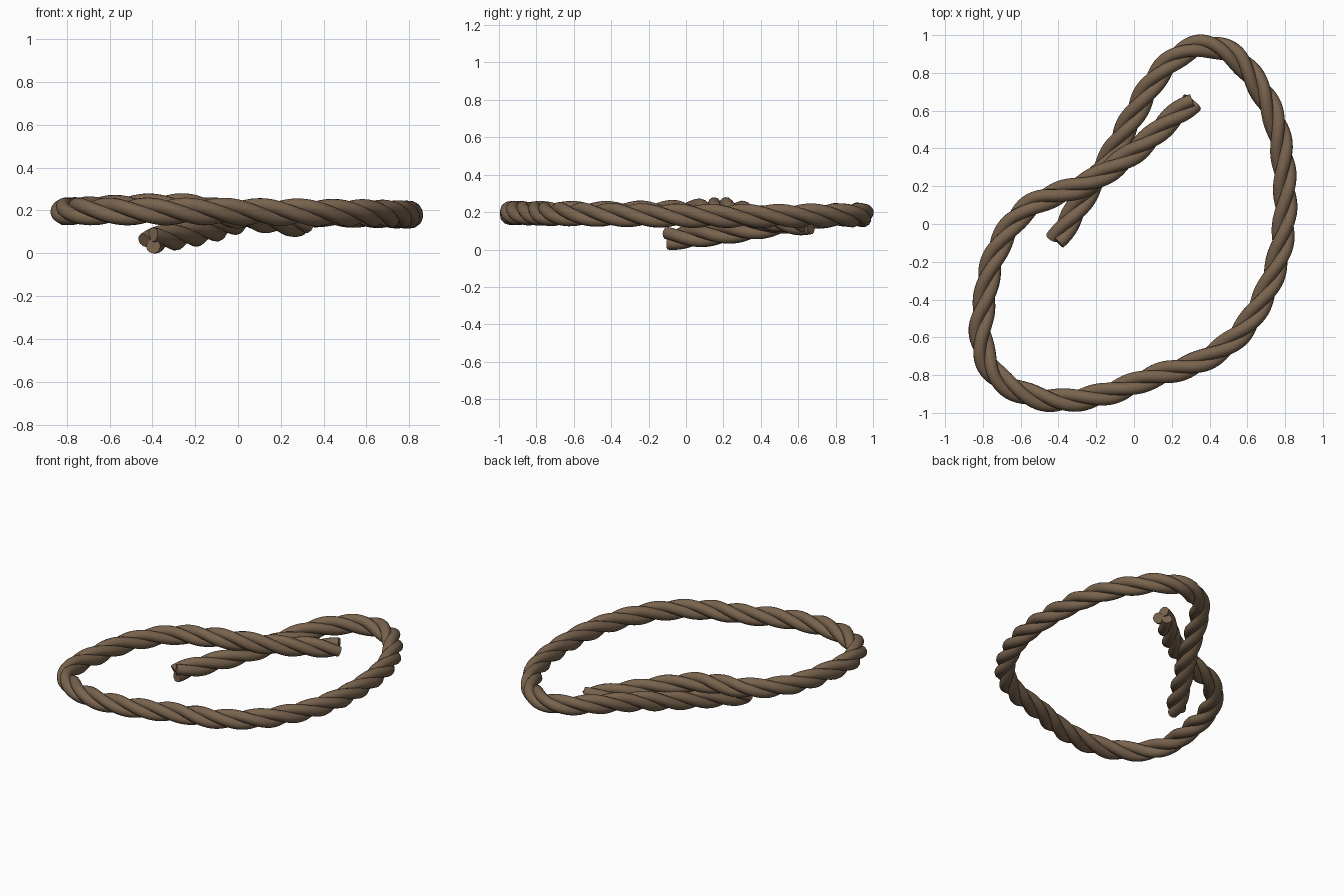
import bpy, math
from mathutils import Vector

if "Cube" in bpy.data.objects:
    bpy.data.objects.remove(bpy.data.objects["Cube"])

# Rope centre line: tail, round the loop, crossing over to the other tail
PATH = [(-.41, -.09, .06), (-.31, .07, .075), (-.2, .24, .095), (-.1, .4, .12),
        (.0, .58, .155), (.1, .75, .18), (.22, .88, .187), (.37, .943, .185), (.53, .89, .183),
        (.66, .73, .182), (.75, .54, .18), (.79, .33, .18), (.80, .08, .18), (.77, -.16, .182),
        (.69, -.38, .185), (.56, -.58, .188), (.36, -.725, .19), (.1, -.81, .193),
        (-.15, -.9, .195), (-.4, -.935, .195), (-.6, -.89, .195), (-.75, -.78, .195),
        (-.81, -.6, .195), (-.79, -.4, .195), (-.75, -.2, .198), (-.66, -.02, .203),
        (-.54, .1, .21), (-.4, .16, .215), (-.25, .215, .215), (-.1, .305, .195),
        (.05, .42, .17), (.18, .54, .15), (.31, .65, .135)]
STRANDS, OFFSET, RADIUS, PITCH = 3, .031, .034, .55
STEPS = 320

mat = bpy.data.materials.new("rope brown")
mat.diffuse_color = (.19, .125, .075, 1)
mat.use_nodes = True
mat.node_tree.nodes["Principled BSDF"].inputs["Base Color"].default_value = mat.diffuse_color


def smooth_path(points, per=12):
    p = [Vector(q) for q in points]
    p = [2 * p[0] - p[1]] + p + [2 * p[-1] - p[-2]]
    out = []
    for a, b, c, d in zip(p, p[1:], p[2:], p[3:]):
        for k in range(per):
            t = k / per
            out.append(.5 * (2 * b + (c - a) * t + (2 * a - 5 * b + 4 * c - d) * t**2
                             + (3 * b - a - 3 * c + d) * t**3))
    return out + [p[-2]]


def resample(pts, n):
    dist = [0]
    for a, b in zip(pts, pts[1:]):
        dist.append(dist[-1] + (b - a).length)
    out, j = [], 0
    for i in range(n + 1):
        s = dist[-1] * i / n
        while j < len(pts) - 2 and dist[j + 1] < s:
            j += 1
        out.append(pts[j].lerp(pts[j + 1], (s - dist[j]) / (dist[j + 1] - dist[j])))
    return out, dist[-1]


centre, length = resample(smooth_path(PATH), STEPS)

# Twisted strands wound round the centre line
for s in range(STRANDS):
    curve = bpy.data.curves.new("rope_strand", 'CURVE')
    curve.dimensions = '3D'
    curve.bevel_depth = RADIUS
    curve.bevel_resolution = 4
    curve.use_fill_caps = True
    spline = curve.splines.new('POLY')
    spline.points.add(STEPS)
    for i, c in enumerate(centre):
        tangent = (centre[min(i + 1, STEPS)] - centre[max(i - 1, 0)]).normalized()
        side = Vector((0, 0, 1)).cross(tangent).normalized()
        up = tangent.cross(side)
        a = 2 * math.pi * (s / STRANDS + length * i / STEPS / PITCH)
        pos = c + OFFSET * (math.cos(a) * side + math.sin(a) * up)
        spline.points[i].co = (*pos, 1)
    spline.use_smooth = True
    curve.materials.append(mat)
    obj = bpy.data.objects.new(f"rope_strand_{s + 1}", curve)
    bpy.context.collection.objects.link(obj)
    # Turn the strand into a mesh
    bpy.context.view_layer.objects.active = obj
    obj.select_set(True)
    bpy.ops.object.convert(target='MESH')
    bpy.ops.object.shade_smooth_by_angle(angle=math.radians(50))
    obj.select_set(False)
